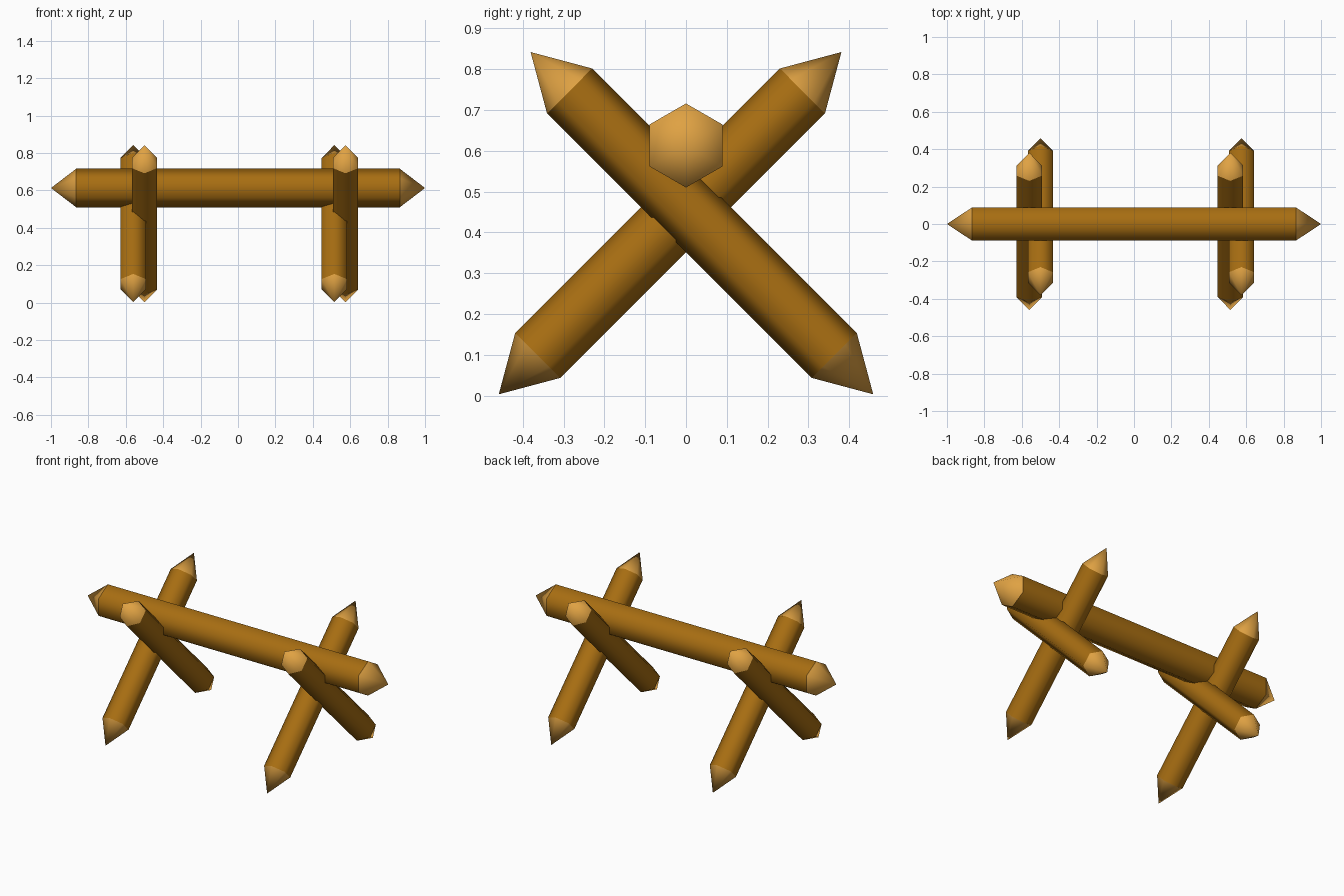
import bpy, bmesh, math
from mathutils import Vector, Matrix

if "Cube" in bpy.data.objects:
    bpy.data.objects.remove(bpy.data.objects["Cube"])


def material(name, rgb):
    m = bpy.data.materials.new(name)
    m.diffuse_color = (*rgb, 1)
    m.use_nodes = True
    m.node_tree.nodes["Principled BSDF"].inputs["Base Color"].default_value = m.diffuse_color
    return m


BARK = material("brown bark", (0.39, 0.155, 0.006))
CUT = material("pale cut wood", (0.74, 0.36, 0.056))
TIP = 0.135  # length of each sharpened end


def log(name, start, end, radius):
    """Six-sided log, sharpened at both ends, with ridges lying in the yz plane."""
    a, b = Vector(start), Vector(end)
    d = (b - a).normalized()
    # one ridge points this way: up for the beam, across the yz plane for the legs
    up = Vector((0, 0, 1)) if abs(d.x) > 0.5 else d.cross(Vector((1, 0, 0)))
    side = d.cross(up)
    bm = bmesh.new()

    def ring(p):
        angles = [math.tau * i / 6 for i in range(6)]
        return [bm.verts.new(p + radius * (math.cos(t) * up + math.sin(t) * side))
                for t in angles]

    r0, r1 = ring(a + d * TIP), ring(b - d * TIP)
    p0, p1 = bm.verts.new(a), bm.verts.new(b)
    for i in range(6):
        j = (i + 1) % 6
        bm.faces.new((r0[i], r0[j], r1[j], r1[i]))
        for f in (bm.faces.new((p0, r0[j], r0[i])), bm.faces.new((p1, r1[i], r1[j]))):
            f.material_index = 1
    bmesh.ops.recalc_face_normals(bm, faces=bm.faces)
    # smooth all round, with a crisp edge where the bark meets the point
    for f in bm.faces:
        f.smooth = True
    for e in bm.edges:
        e.smooth = len({f.material_index for f in e.link_faces}) == 1
    me = bpy.data.meshes.new(name)
    bm.to_mesh(me)
    bm.free()
    me.materials.append(BARK)
    me.materials.append(CUT)
    ob = bpy.data.objects.new(name, me)
    bpy.context.collection.objects.link(ob)
    return ob


# Long top rail
log("top_rail", (-1, 0, 0.613), (1, 0, 0.613), 0.103)

# Two crossed pairs of stakes
for label, x in (("left", -0.53), ("right", 0.545)):
    for part, dx, s in (("rear_leaning", -0.03, 1), ("front_leaning", 0.03, -1)):
        log(f"{label}_{part}_stake", (x + dx, -0.459 * s, 0.003),
            (x + dx, 0.381 * s, 0.842), 0.078)
